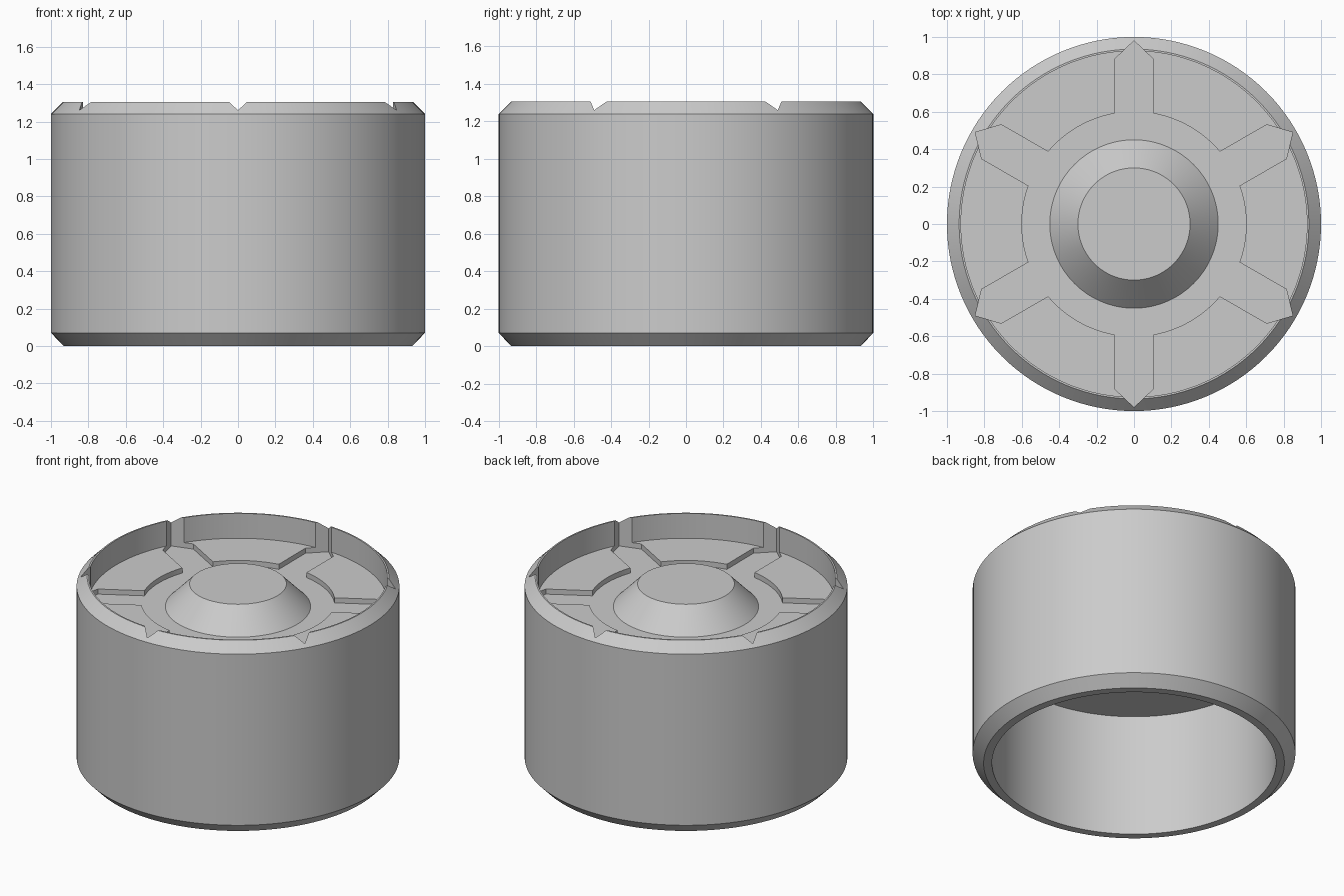
import bpy
import bmesh
from math import cos, sin, pi, asin
from mathutils import Matrix, Vector

SEGMENTS = 128
FLOOR, PAD, RIM = 1.10, 1.135, 1.305   # heights inside the top recess

cube = bpy.data.objects.get("Cube")
if cube:
    bpy.data.objects.remove(cube, do_unlink=True)

# Single grey material
grey = bpy.data.materials.new("plain grey")
grey.use_nodes = True
grey.diffuse_color = (0.6, 0.6, 0.6, 1)
grey.node_tree.nodes["Principled BSDF"].inputs["Base Color"].default_value = (0.6, 0.6, 0.6, 1)


def make_object(name, bm):
    bmesh.ops.recalc_face_normals(bm, faces=bm.faces)
    mesh = bpy.data.meshes.new(name)
    bm.to_mesh(mesh)
    bm.free()
    mesh.materials.append(grey)
    obj = bpy.data.objects.new(name, mesh)
    bpy.context.collection.objects.link(obj)
    return obj


def lathe(name, profile):
    """Revolve (radius, height) points around z."""
    bm = bmesh.new()
    verts = [bm.verts.new((r, 0, z)) for r, z in profile]
    edges = [bm.edges.new(pair) for pair in zip(verts, verts[1:])]
    bmesh.ops.spin(bm, geom=verts + edges, cent=(0, 0, 0), axis=(0, 0, 1),
                   angle=2 * pi, steps=SEGMENTS, use_merge=False)
    bmesh.ops.remove_doubles(bm, verts=bm.verts, dist=0.0001)
    return make_object(name, bm)


def activate(obj):
    bpy.ops.object.select_all(action="DESELECT")
    obj.select_set(True)
    bpy.context.view_layer.objects.active = obj


# Hollow cup body with chamfered ends and a recessed top
body = lathe("cup_body", [
    (0, 0.84), (0.88, 0.84), (0.88, 0), (0.932, 0), (1, 0.07), (1, 1.24),
    (0.935, RIM), (0.925, RIM), (0.925, PAD), (0, PAD)])

# Conical boss in the middle of the recess
boss = lathe("centre_boss", [(0.45, FLOOR), (0.3, 1.255), (0, 1.255)])

# Channel outline: a round hub with six pointed spokes
hub, half, shoulder, tip = 0.6, 0.105, 0.88, 0.98
spread = asin(half / hub)
arc_steps = 14
outline = []
for i in range(6):
    turn = Matrix.Rotation(pi / 6 + i * pi / 3, 3, "Z")
    spoke = [(shoulder, -half), (tip, 0), (shoulder, half)]
    for k in range(arc_steps + 1):
        a = spread + (pi / 3 - 2 * spread) * k / arc_steps
        spoke.append((hub * cos(a), hub * sin(a)))
    outline += [turn @ Vector((x, y, FLOOR)) for x, y in spoke]

bm = bmesh.new()
face = bm.faces.new([bm.verts.new(p) for p in outline])
top = bmesh.ops.extrude_face_region(bm, geom=[face])["geom"]
bmesh.ops.translate(bm, vec=(0, 0, 0.4),
                    verts=[v for v in top if isinstance(v, bmesh.types.BMVert)])
cutter = make_object("channel_cutter", bm)
cutter.hide_render = True

# Cut the channels, leaving raised pads and notched rim
cut = body.modifiers.new("channels", "BOOLEAN")
cut.operation = "DIFFERENCE"
cut.solver = "EXACT"
cut.object = cutter
activate(body)
bpy.ops.object.modifier_apply(modifier=cut.name)
bpy.data.objects.remove(cutter, do_unlink=True)

for obj in (body, boss):
    activate(obj)
    bpy.ops.object.shade_smooth_by_angle(angle=pi / 7)
